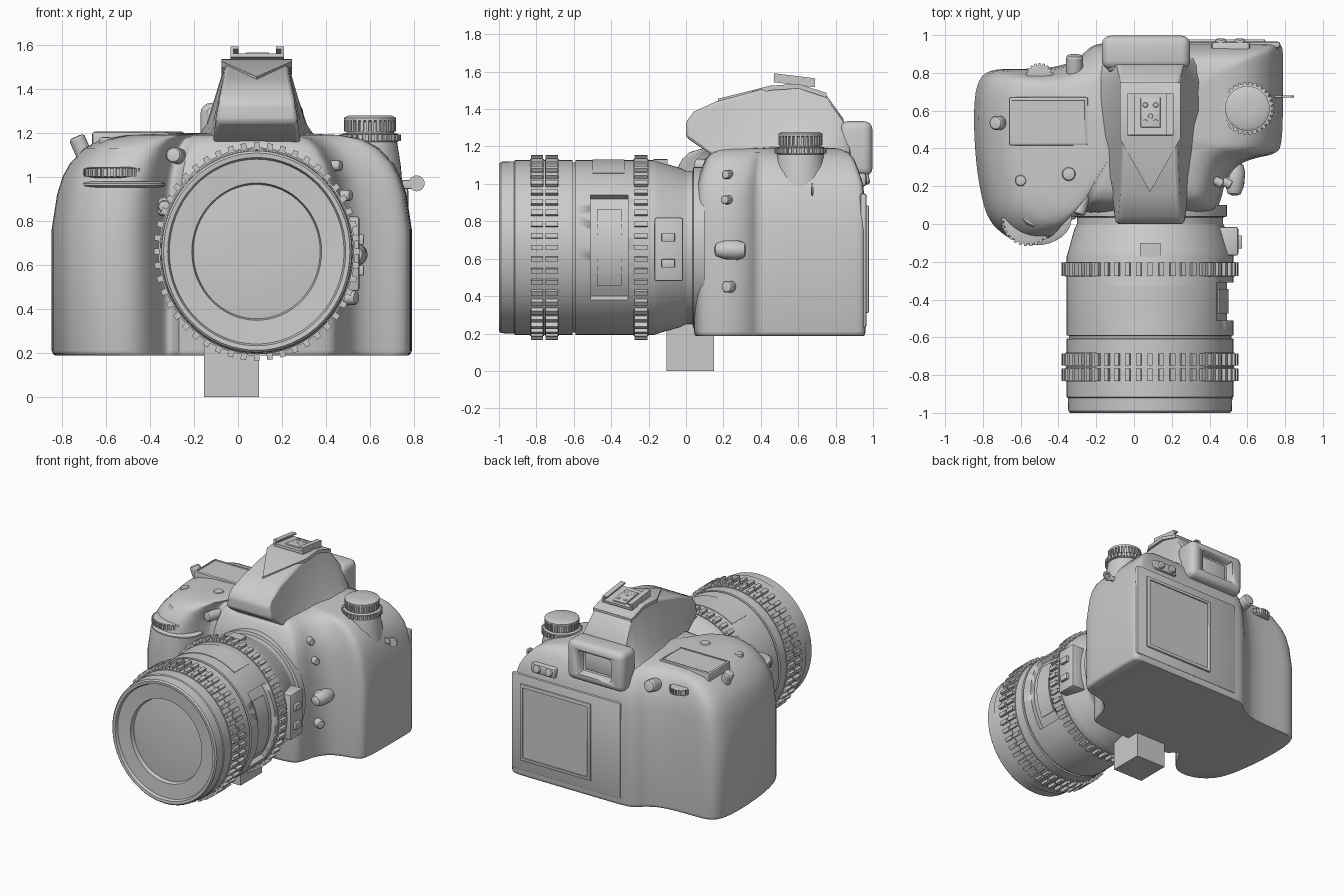
import bpy, bmesh
from math import sin, cos, pi, radians
from mathutils import Vector, Matrix

if "Cube" in bpy.data.objects:
    bpy.data.objects.remove(bpy.data.objects["Cube"])

LENS = Vector((0.085, 0, 0.66))      # lens axis runs along y
SQUASH = (0.945, 1, 1)               # lens is slightly narrower than tall


def finish(name, bm, angle=32):
    bmesh.ops.recalc_face_normals(bm, faces=bm.faces)
    me = bpy.data.meshes.new(name)
    bm.to_mesh(me)
    bm.free()
    ob = bpy.data.objects.new(name, me)
    bpy.context.collection.objects.link(ob)
    bpy.ops.object.select_all(action='DESELECT')
    ob.select_set(True)
    bpy.context.view_layer.objects.active = ob
    bpy.ops.object.shade_smooth_by_angle(angle=radians(angle))
    return ob


def frame(center, axis, squash):
    rot = Vector(axis).to_track_quat('Z', 'Y').to_matrix().to_4x4()
    return Matrix.Translation(center) @ Matrix.Diagonal((*squash, 1)) @ rot


def loft(name, rings, angle=32):
    """Skin closed rings of points and cap both ends."""
    bm = bmesh.new()
    rows = [[bm.verts.new(p) for p in ring] for ring in rings]
    n = len(rows[0])
    for a, b in zip(rows, rows[1:]):
        for i in range(n):
            bm.faces.new((a[i], a[(i + 1) % n], b[(i + 1) % n], b[i]))
    bm.faces.new(rows[0])
    bm.faces.new(rows[-1])
    return finish(name, bm, angle)


def lathe(name, profile, center, axis=(0, 0, 1), seg=32, squash=(1, 1, 1)):
    """Revolve (radius, height) points about an axis."""
    m = frame(center, axis, squash)
    return loft(name, [[m @ Vector((r * cos(2 * pi * i / seg), r * sin(2 * pi * i / seg), h))
                        for i in range(seg)] for r, h in profile])


def button(name, p0, p1, r):
    p0, d = Vector(p0), Vector(p1) - Vector(p0)
    h = d.length
    return lathe(name, [(r, 0), (r, h - r * .3), (r * .85, h - r * .08), (r * .5, h)], p0, d, 24)


def box(name, lo, hi, bevel=0, tilt=0, seg=2):
    lo, hi = Vector(lo), Vector(hi)
    bm = bmesh.new()
    bmesh.ops.create_cube(bm, size=1)
    bmesh.ops.scale(bm, vec=hi - lo, verts=bm.verts)
    if bevel:
        bmesh.ops.bevel(bm, geom=bm.edges[:], offset=bevel, segments=seg, profile=.5, affect='EDGES')
    bm.transform(Matrix.Translation((lo + hi) / 2) @ Matrix.Rotation(radians(tilt), 4, 'X'))
    return finish(name, bm)


def teeth(name, n, r0, r1, h0, h1, w, center, axis=(0, 0, 1), squash=(1, 1, 1)):
    """Ring of grip ribs round an axis."""
    m = frame(center, axis, squash)
    bm = bmesh.new()
    for i in range(n):
        one = (Matrix.Rotation(2 * pi * i / n, 4, 'Z') @ Matrix.Translation(((r0 + r1) / 2, 0, (h0 + h1) / 2))
               @ Matrix.Diagonal((r1 - r0, w, h1 - h0, 1)))
        bmesh.ops.create_cube(bm, size=1, matrix=m @ one)
    return finish(name, bm)


def arc_block(name, r0, r1, y0, y1, a0, a1, n=12):
    """Curved block hugging the lens; angles from the top towards +x."""
    rings = []
    for i in range(n + 1):
        a = radians(a0 + (a1 - a0) * i / n)
        rings.append([(LENS.x + SQUASH[0] * r * sin(a), y, LENS.z + r * cos(a))
                      for r, y in ((r0, y0), (r1, y0), (r1, y1), (r0, y1))])
    return loft(name, rings)


def cut(ob, cutter):
    cutter.hide_render = True
    cutter.hide_viewport = True
    mod = ob.modifiers.new('cut', 'BOOLEAN')
    mod.operation, mod.solver, mod.object = 'DIFFERENCE', 'EXACT', cutter


# body: plan outline with rounded corners, lofted upward into the shoulders
plan = [(-.85, .6), (-.84, .35), (-.81, .15), (-.77, .02), (-.69, -.06), (-.6, -.1), (-.49, -.1), (-.42, -.05),
        (-.36, .06), (-.32, .12), (-.28, .09), (-.26, .05), (.1, .04), (.42, .05), (.46, .12), (.48, .22),
        (.54, .31), (.64, .35), (.75, .37), (.785, .42), (.79, .7), (.79, .92), (.775, .955), (.72, .96),
        (.3, .96), (-.12, .96), (-.22, .95), (-.29, .88), (-.4, .83), (-.6, .82), (-.76, .82), (-.83, .76)]
for _ in range(2):
    plan = [(a[0] * (1 - t) + b[0] * t, a[1] * (1 - t) + b[1] * t)
            for a, b in zip(plan, plan[1:] + plan[:1]) for t in (.25, .75)]
levels = [(.188, .98, .98), (.195, .993, .993), (.21, 1, 1), (.76, 1, 1), (.92, .97, .99), (1.0, .94, .97),
          (1.06, .9, .93), (1.13, .82, .87), (1.17, .73, .8), (1.19, .6, .68), (1.2, .3, .3)]
loft('body', [[(-.02 + (x + .02) * sx, .5 + (y - .5) * sy, z) for x, y in plan] for z, sx, sy in levels], 40)

# viewfinder hump: sections along y (y, base z, top z, base / middle / top half width)
hump = [(0, 1.25, 1.33, .175, .178, .17), (.04, 1.22, 1.385, .19, .185, .165), (.16, 1.14, 1.44, .2, .185, .155),
        (.4, 1.1, 1.505, .26, .2, .145), (.6, 1.1, 1.525, .32, .22, .14), (.75, 1.1, 1.475, .33, .23, .15),
        (.84, 1.1, 1.35, .32, .24, .17), (.88, 1.08, 1.2, .3, .25, .2)]
rings = []
for y, zb, zt, bw, mw, tw in hump:
    half = [(bw, zb), (mw, zb + (zt - zb) * .35), (tw, zt)]
    rings.append([(.085 + w, y, z) for w, z in half] + [(.085 - w, y, z) for w, z in reversed(half)])
ob = loft('viewfinder_hump', rings, 40)
mod = ob.modifiers.new('bevel', 'BEVEL')
mod.width, mod.segments, mod.angle_limit = .015, 2, radians(35)

# pointed cover plate on the hump
bm = bmesh.new()
v = [bm.verts.new(p) for p in [(.085, .17, 1.455), (.245, .45, 1.525), (.245, .6, 1.535), (.245, .75, 1.487),
                               (-.075, .75, 1.487), (-.075, .6, 1.535), (-.075, .45, 1.525)]]
for f in ((0, 1, 6), (6, 1, 2, 5), (5, 2, 3, 4)):
    bm.faces.new([v[i] for i in f])
low = bmesh.ops.extrude_face_region(bm, geom=bm.faces[:])['geom']
bmesh.ops.translate(bm, vec=(0, 0, -.025), verts=[g for g in low if isinstance(g, bmesh.types.BMVert)])
finish('hump_cover', bm)

# accessory shoe
box('shoe_base', (-.035, .47, 1.53), (.21, .69, 1.548), tilt=-7)
for s in (-1, 1):
    for part, w0, w1, z0, z1 in (('wall', .108, .122, 1.54, 1.575), ('lip', .085, .122, 1.567, 1.578)):
        a, b = sorted((.0875 + s * w0, .0875 + s * w1))
        box('shoe_' + part, (a, .47, z0), (b, .69, z1), tilt=-7)
box('shoe_contact_plate', (.035, .51, 1.54), (.14, .67, 1.556), .004, -7)
for x, y in ((.06, .54), (.115, .54), (.06, .63), (.115, .63), (.0875, .57)):
    button('shoe_contact', (x, y, 1.54), (x, y, 1.567 - (y - .5) * .08), .014)

# eyepiece
ob = box('eyepiece', (-.17, .82, 1.04), (.297, .997, 1.335), .045, seg=4)
cut(ob, box('eyepiece_cutter', (-.075, .93, 1.1), (.2, 1.1, 1.275), .02))
box('eyepiece_rim', (-.15, .8, 1.03), (.28, .9, 1.32), .04, seg=3)
box('eyepiece_glass', (-.05, .9, 1.12), (.175, .945, 1.255), .008)

# rear panel and screen
box('back_panel', (-.13, .93, .23), (.775, .966, .95), .015)
ob = box('screen_frame', (.11, .95, .31), (.695, .978, .885), .008)
cut(ob, box('screen_cutter', (.135, .97, .335), (.67, 1.05, .86)))
box('rear_button_block', (.41, .86, .985), (.615, .965, 1.06), .018)
for x in (.46, .56):
    button('rear_button', (x, .93, 1.02), (x, .98, 1.03), .03)
button('rear_round_button', (-.315, .78, 1.08), (-.315, .895, 1.105), .045)
lathe('rear_dial', [(.06, 1.065), (.068, 1.07), (.068, 1.11), (.06, 1.115)], (-.5, .775, 0))
teeth('rear_dial_ribs', 20, .06, .077, 1.07, 1.11, .012, (-.5, .775, 0))

# lens barrel
barrel = [(.1, -.955), (.2, -.952), (.305, -.942), (.312, -.972), (.42, -.978), (.428, -.998), (.448, -1),
          (.458, -.99), (.461, -.92), (.467, -.915), (.467, -.608), (.455, -.606), (.455, -.592), (.467, -.59),
          (.467, -.17), (.46, -.15), (.425, -.03), (.385, .05), (.375, .15)]
ob = lathe('lens_barrel', barrel, LENS, (0, 1, 0), 64, SQUASH)
cut(ob, arc_block('window_cutter', .432, .55, -.51, -.31, 53, 127))
arc_block('window_panel', .42, .44, -.475, -.345, 62, 118)
arc_block('scale_panel', .45, .471, -.5, -.33, -32, 32)
ob = arc_block('index_mark', .42, .473, -.175, -.1, -7, 7, 4)
for a, b in ((-.83, -.765), (-.75, -.685), (-.275, -.205)):
    teeth('lens_grip_ribs', 48, .45, .495, a, b, .027, LENS, (0, 1, 0), SQUASH)
    lathe('lens_grip_band', [(.4, a - .005), (.473, a - .005), (.473, b + .005), (.4, b + .005)],
          LENS, (0, 1, 0), 64, SQUASH)
lathe('lens_mount_ring', [(.36, .0), (.41, .0), (.41, .035), (.43, .04), (.43, .1)], LENS, (0, 1, 0), 64, SQUASH)

# lens switch plate
box('lens_switch_plate', (.43, -.168, .48), (.552, -.015, .82), .012)
for z in (.575, .715):
    box('lens_switch', (.53, -.13, z - .023), (.572, -.06, z + .023), .004)

# support block under the lens
box('support_block', (-.155, -.105, 0), (.095, .15, .25))

# mode dial on its pedestal
D = (.6, .612, 0)
lathe('dial_pedestal', [(.15, .93), (.14, 1.05), (.122, 1.165)], D)
lathe('mode_dial', [(.1, 1.15), (.128, 1.16), (.128, 1.195), (.108, 1.2), (.108, 1.25), (.118, 1.255),
                    (.118, 1.268), (.1, 1.278), (.03, 1.278)], D, seg=40)
teeth('mode_dial_lower_ribs', 30, .11, .14, 1.162, 1.192, .017, D)
teeth('mode_dial_upper_ribs', 30, .09, .118, 1.205, 1.26, .013, D)

# top display and buttons on the grip side
ob = box('top_display', (-.663, .415, 1.12), (-.243, .672, 1.205), .012)
cut(ob, box('display_cutter', (-.645, .433, 1.199), (-.261, .654, 1.25)))
for x, y, z, r in ((-.6, .23, 1.17, .03), (-.425, .185, 1.175, .026), (-.345, .265, 1.195, .037)):
    button('top_button', (x, y, z - .06), (x, y, z + .01), r)
lathe('shutter_collar', [(.1, 1.03), (.095, 1.115), (.085, 1.13), (.06, 1.135)], (-.515, .075, 0))
button('shutter_button', (-.515, .075, 1.1), (-.515, .07, 1.153), .06)
button('side_button', (-.69, .535, 1.08), (-.735, .535, 1.183), .037)

# front command dial and the finger ledge below it
F = (-.56, .025, 0)
lathe('front_dial', [(.11, .995), (.13, 1.0), (.13, 1.04), (.11, 1.045)], F)
teeth('front_dial_ribs', 30, .1, .142, 1.002, 1.038, .016, F)
lathe('finger_ledge', [(.17, .952), (.19, .96), (.19, .97), (.17, .978)], (-.52, .03, 0), squash=(1, .75, 1))

# small controls on the front and mount sides
button('front_lamp', (-.26, .18, 1.09), (-.295, .05, 1.1), .036)
button('preview_button', (-.325, .2, .865), (-.335, .04, .865), .045)
button('preview_cap', (-.335, .05, .865), (-.335, .025, .865), .028)
for x, y, z, r in ((.455, .21, 1.05, .024), (.5, .205, .915, .024), (.525, .215, .45, .032)):
    button('mount_button', (x - .1, y + .06, z), (x + .015, y, z), r)
lathe('release_lever', [(.02, 0), (.04, .01), (.052, .05), (.05, .12), (.035, .165), (.01, .175)],
      (.54, .325, .645), (-.06, -1, .02), 20)
button('lever_pivot', (.42, .26, .65), (.57, .22, .65), .04)

# strap eyelet
lathe('strap_eyelet', [(.02, -.005), (.036, -.005), (.036, .005), (.02, .005), (.02, -.005)],
      (.812, .675, .97), (0, 1, 0), 24)
box('strap_tab', (.72, .668, .945), (.79, .682, .985), .004)
